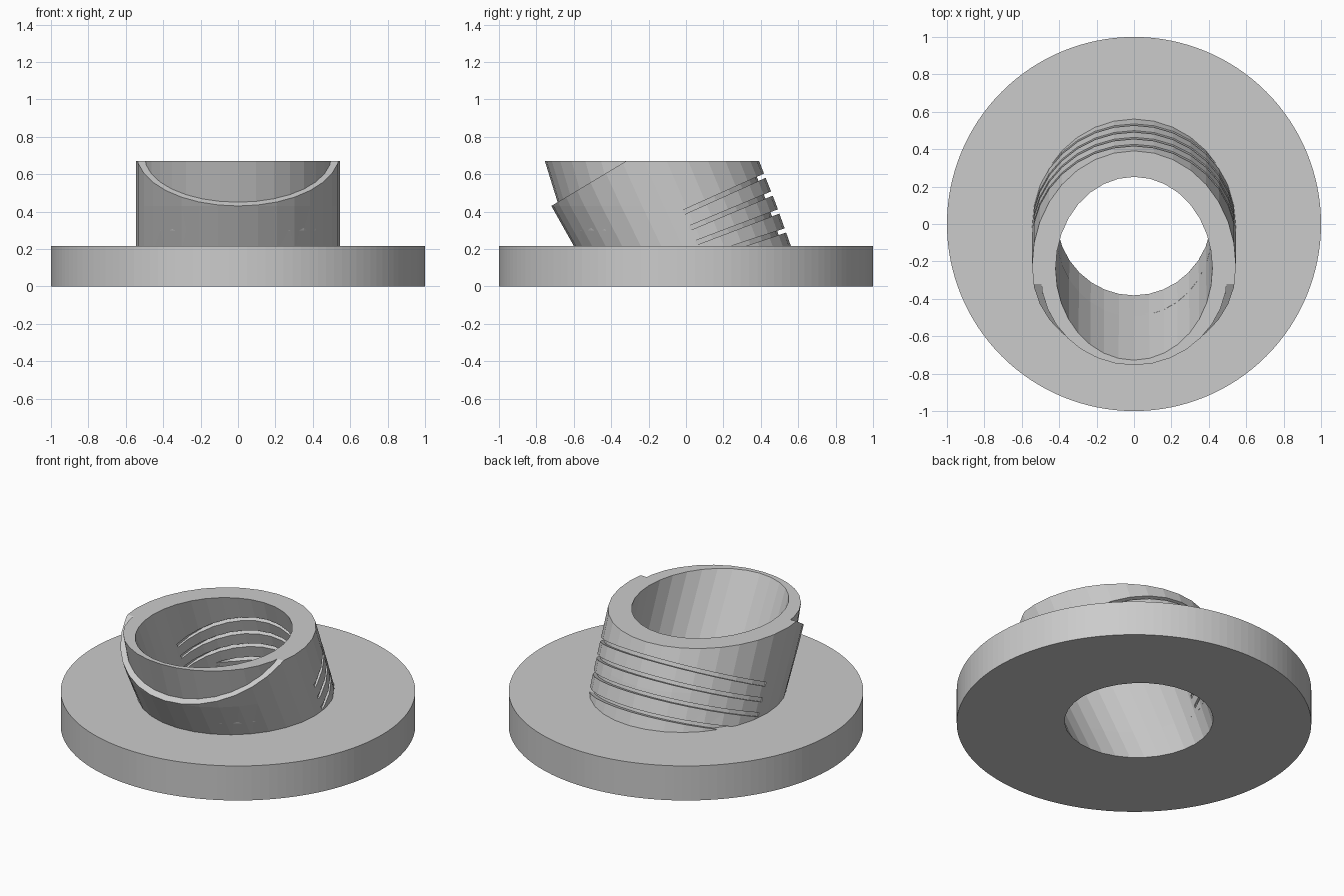
import bpy
import bmesh
from math import atan, cos, sin, pi
from mathutils import Matrix

if "Cube" in bpy.data.objects:
    bpy.data.objects.remove(bpy.data.objects["Cube"])

grey = bpy.data.materials.new("light grey")
grey.use_nodes = True
grey.diffuse_color = (0.6, 0.6, 0.6, 1)
grey.node_tree.nodes["Principled BSDF"].inputs["Base Color"].default_value = (0.6, 0.6, 0.6, 1)

FLANGE_TOP, RIM = 0.215, 0.67


def finish(name, bm):
    bmesh.ops.recalc_face_normals(bm, faces=bm.faces)
    mesh = bpy.data.meshes.new(name)
    bm.to_mesh(mesh)
    bm.free()
    mesh.materials.append(grey)
    obj = bpy.data.objects.new(name, mesh)
    bpy.context.collection.objects.link(obj)
    return obj


def loft(name, rings, sides=32, shift=0.0):
    """Closed leaning tube; each ring is (z, front y, back y, half width)."""
    bm = bmesh.new()
    loops = []
    for z, front, back, rx in rings:
        cy, ry = (front + back) / 2 + shift, (back - front) / 2
        loops.append([bm.verts.new((rx * cos(2 * pi * i / sides),
                                    cy + ry * sin(2 * pi * i / sides), z))
                      for i in range(sides)])
    for a, b in zip(loops, loops[1:]):
        for i in range(sides):
            j = (i + 1) % sides
            bm.faces.new((a[i], a[j], b[j], b[i]))
    bm.faces.new(loops[0])
    bm.faces.new(loops[-1])
    return finish(name, bm)


def slab(name, y, z, slope, size, lift=0.0):
    """Box tilted about x, through the point (y, z)."""
    bm = bmesh.new()
    bmesh.ops.create_cube(bm, size=1)
    bm.transform(Matrix.Translation((0, y, z)) @ Matrix.Rotation(atan(slope), 4, "X")
                 @ Matrix.Translation((0, 0, lift)) @ Matrix.Diagonal((*size, 1)))
    return finish(name, bm)


def boolean(obj, other, operation, keep=False):
    mod = obj.modifiers.new(operation, "BOOLEAN")
    mod.operation, mod.solver, mod.object = operation, "EXACT", other
    bpy.context.view_layer.objects.active = obj
    bpy.ops.object.modifier_apply(modifier=mod.name)
    if not keep:
        bpy.data.objects.remove(other)


outer = [(0.19, -0.585, 0.57, 0.545), (0.43, -0.72, 0.485, 0.545), (0.8, -0.9, 0.34, 0.545)]
inner = [(-0.1, -0.33, 0.5, 0.415), (0.8, -0.795, 0.21, 0.42)]

# Round flange
flange = loft("flange", [(0, -1, 1, 1), (FLANGE_TOP, -1, 1, 1)], 128)

# Leaning collar, cut back at the front on a sloping plane
collar = loft("leaning_collar", outer)
boolean(collar, slab("front_cut", -0.72, 0.43, 0.6, (3, 3, 1), 0.5), "DIFFERENCE")

# Slimmer lip rising inside the front cut
lip = loft("front_lip", [(0.3, -0.64, 0.28, 0.5), (0.8, -0.795, 0.2, 0.5)])
boolean(collar, lip, "UNION")
boolean(collar, slab("rim_cut", 0, RIM, 0, (3, 3, 1), 0.5), "DIFFERENCE")

# Shared leaning bore
bore = loft("bore", inner)
boolean(flange, bore, "DIFFERENCE", keep=True)
boolean(collar, bore, "DIFFERENCE")

# Sloping grooves around the back, outside and inside
for y, z, slope in ((0.55, 0.305, 0.33), (0.52, 0.41, 0.38),
                    (0.48, 0.505, 0.42), (0.44, 0.6, 0.45)):
    groove = slab("outer_groove", y, z, slope, (1.5, 1.0, 0.024))
    boolean(groove, loft("groove_floor", outer, shift=-0.045), "DIFFERENCE")
    boolean(collar, groove, "DIFFERENCE")
    groove = slab("inner_groove", y, z, slope, (1.5, 1.0, 0.024))
    boolean(groove, loft("groove_floor", inner, shift=0.045), "INTERSECT")
    boolean(collar, groove, "DIFFERENCE")
